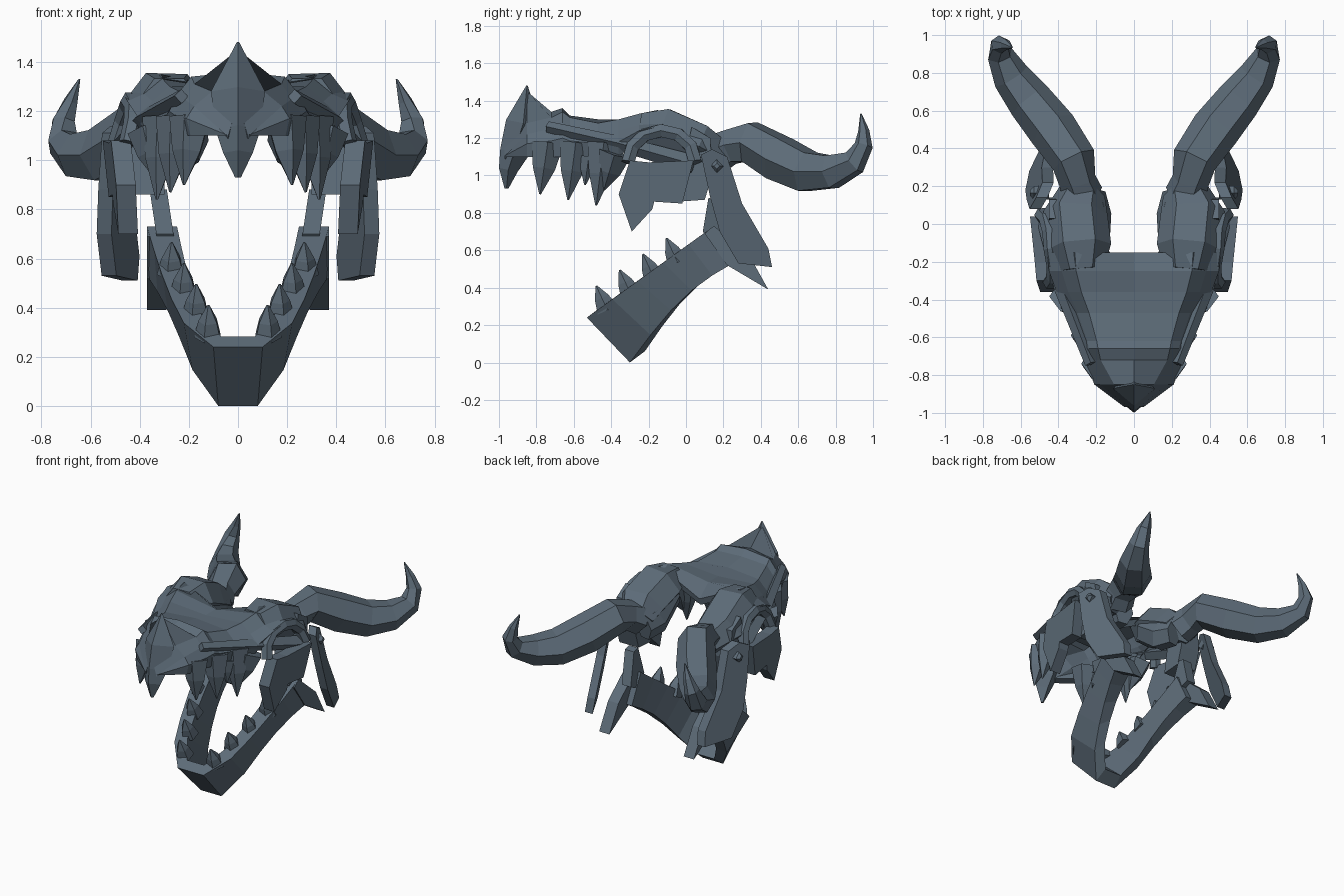
import bpy, bmesh, math
from mathutils import Vector

cube = bpy.data.objects.get("Cube")
if cube:
    bpy.data.objects.remove(cube, do_unlink=True)

slate = bpy.data.materials.new("slate_bone")
slate.use_nodes = True
color = (.11, .15, .19, 1)
slate.diffuse_color = color
slate.node_tree.nodes["Principled BSDF"].inputs["Base Color"].default_value = color


def loft(name, rings, shell=0):
    """Skin the left half through rings of points, then mirror it.
    With a shell thickness the rings are open strips, otherwise closed and capped."""
    bm = bmesh.new()
    verts = [[bm.verts.new(point) for point in ring] for ring in rings]
    count = len(rings[0])
    for near, far in zip(verts, verts[1:]):
        for j in range(count - 1 if shell else count):
            k = (j + 1) % count
            bm.faces.new((near[j], near[k], far[k], far[j]))
    if not shell:
        bm.faces.new(verts[0])
        bm.faces.new(verts[-1])
        bmesh.ops.recalc_face_normals(bm, faces=bm.faces)
    mesh = bpy.data.meshes.new(name)
    bm.to_mesh(mesh)
    bm.free()
    mesh.materials.append(slate)
    part = bpy.data.objects.new(name, mesh)
    bpy.context.collection.objects.link(part)
    mirror = part.modifiers.new("mirror", 'MIRROR')
    mirror.use_bisect_axis[0] = True
    if shell:
        solid = part.modifiers.new("thickness", 'SOLIDIFY')
        solid.thickness, solid.offset = shell, -1


def tube(name, path, side=(1, 0, 0), sides=6, flat=1):
    """path holds (x, y, z, radius); flat scales the radius across the side direction."""
    points = [Vector(p[:3]) for p in path]
    last = len(points) - 1
    rings = []
    for i, centre in enumerate(points):
        along = (points[min(i + 1, last)] - points[max(i - 1, 0)]).normalized()
        across = Vector(side)
        across = (across - along * across.dot(along)).normalized()
        up = across.cross(along)
        radius = path[i][3]
        angles = [math.tau * k / sides for k in range(sides)]
        rings.append([centre + radius * (across * math.cos(a) + up * flat * math.sin(a))
                      for a in angles])
    loft(name, rings)


def plate(name, outline, inner, outer, bend=lambda y, z: 0):
    """Side outline (y, z) given thickness in x and shifted sideways by a bend rule."""
    loft(name, [[(x + bend(y, z), y, z) for y, z in outline] for x in (inner, outer)])


def tooth(name, base, tip, radius):
    base, tip = Vector(base), Vector(tip)
    middle = base.lerp(tip, .5)
    tube(name, [(*base, radius), (*middle, radius * .7), (*tip, .005)], sides=5)


# Skull roof and muzzle walls; the walls stop at the eye socket
def skull_section(y, width, centre, shoulder):
    rim = 1.1 if y < -.3 else shoulder - .14
    cheek = (rim + shoulder) / 2 - .02
    crest = .5 if y < -.8 else .68
    return [(0, y, centre), (width * crest, y, shoulder), (width * .85, y, shoulder - .06),
            (width, y, cheek), (width * .92, y, rim)]


stations = [(-.97, .05, 1.18, 1.15), (-.85, .21, 1.45, 1.28), (-.72, .26, 1.34, 1.31),
            (-.66, .28, 1.36, 1.34), (-.62, .29, 1.32, 1.31), (-.47, .35, 1.3, 1.28),
            (-.36, .41, 1.28, 1.3), (-.25, .45, 1.28, 1.33), (-.15, .46, 1.2, 1.35)]
loft("skull_roof", [skull_section(*s) for s in stations], shell=.05)

# Pointed nose shield ending in the front beak
tube("nose_beak", [(0, -.85, 1.48, .005), (0, -.87, 1.28, .11), (0, -.92, 1.12, .09),
                   (0, -.95, 1.03, .06), (0, -.96, .93, .012)], sides=4, flat=.85)

# Upper teeth, stepping outward along the muzzle
for i in range(3):
    x, y = .19 + .055 * i, -.74 + .15 * i
    tooth(f"upper_tooth_{i + 1}", (x, y, 1.17), (x + .03, y - .04, .9 - .03 * i), .09)
tooth("small_upper_tooth", (.28, -.52, 1.1), (.29, -.54, .95), .05)
tooth("rear_upper_tooth", (.36, -.38, 1.12), (.33, -.44, .92), .09)

# Cheek rail along the side of the face
tube("cheek_rail", [(.23, -.74, 1.26, .03), (.38, -.35, 1.17, .04), (.47, .04, 1.06, .05)], sides=4)

# Brow arch over the eye socket, leaning inward at the top
arch = []
for i in range(7):
    angle = math.pi * i / 6
    rise, y = .17 * math.sin(angle), -.13 - .18 * math.cos(angle)
    arch.append((.49 - .3 * rise + .25 * min(0, y + .13), y, 1.07 + rise, .04))
tube("brow_arch", arch)

# Cheek bone with a hanging point, and the post behind the socket
plate("cheek_bone", [(-.3, 1.08), (-.36, .9), (-.29, .7), (-.18, .82), (-.17, .86),
                     (-.02, .85), (.04, 1.08), (-.2, 1.07)], .45, .53,
      lambda y, z: .1 * (y + .1) + .08 * (z - 1))
plate("socket_post", [(-.04, .86), (.1, .87), (.14, 1), (.13, 1.2), (.03, 1.26), (0, 1.1)],
      .3, .45)

# Rear skull lobes leading into the horns
tube("rear_lobe", [(.28, -.24, 1.25, .12), (.29, -.12, 1.24, .17), (.31, .06, 1.16, .17),
                   (.27, .18, 1.1, .12)], flat=.8)
tube("inner_lobe", [(.2, -.12, 1.2, .07), (.2, .05, 1.08, .08), (.22, .16, 1.06, .07)], flat=1.4)

# Horns sweeping out, back and up
tube("horn", [(.27, .15, 1.11, .11), (.3, .23, 1.15, .1), (.32, .34, 1.18, .12),
              (.43, .5, 1.09, .13), (.55, .65, 1.02, .12), (.65, .78, 1.02, .1),
              (.71, .9, 1.07, .07), (.71, .95, 1.16, .05), (.68, .95, 1.24, .03),
              (.645, .935, 1.33, .004)], side=(.8, -.6, 0))


# Lower jaw: a U-shaped bar whose section follows straight top and curved bottom edges
def jaw_section(t, width):
    top = Vector((0, -.53, .24)).lerp(Vector((0, .15, .73)), t)
    bottom = Vector((0, -.3, 0)).lerp(Vector((0, .25, .53)), t)
    bottom.z += .07 * math.sin(math.pi * t)
    outer, inner = Vector((width, 0, 0)), Vector((width * .67, 0, 0))
    inset = Vector((0, .08, .06)) * (1 - t)
    return [top + outer, bottom + outer * (.8 + .2 * t), bottom + inner + inset,
            top + inner + inset * .7]


jaw = [jaw_section(0, 0)]
for i in range(6):
    t = i / 5
    jaw.append(jaw_section(t, .1 + .27 * math.sqrt(t)))
loft("lower_jaw", jaw)
plate("jaw_heel", [(.1, .69), (.15, .73), (.34, .57), (.44, .39), (.22, .52)], .29, .37)
plate("jaw_ramus", [(.09, .7), (.12, .88), (.17, .87), (.25, .66), (.15, .62)], .27, .34,
      lambda y, z: .15 * (z - .75))

# Lower teeth, rising toward the hinge
for i in range(4):
    x, y, z = .12 + .05 * i, -.42 + .125 * i, .28 + .085 * i
    tooth(f"lower_tooth_{i + 1}", (x, y, z), (x, y - .06, z + .13), .06)

# Hinge struts holding the jaw: thin plates angled inward at the back, with bolts
plate("hinge_strut", [(.08, 1.11), (.14, 1.14), (.22, 1.1), (.3, .85), (.44, .61),
                      (.46, .51), (.28, .53), (.18, .7), (.13, .88)], .46, .52,
      lambda y, z: -.5 * (y - .15 - .35 * (1.1 - z)))
tube("hinge_bolt", [(.45, .165, 1.05, .035), (.53, .165, 1.05, .035), (.55, .165, 1.05, .015)],
     side=(0, 1, 0), sides=4)
